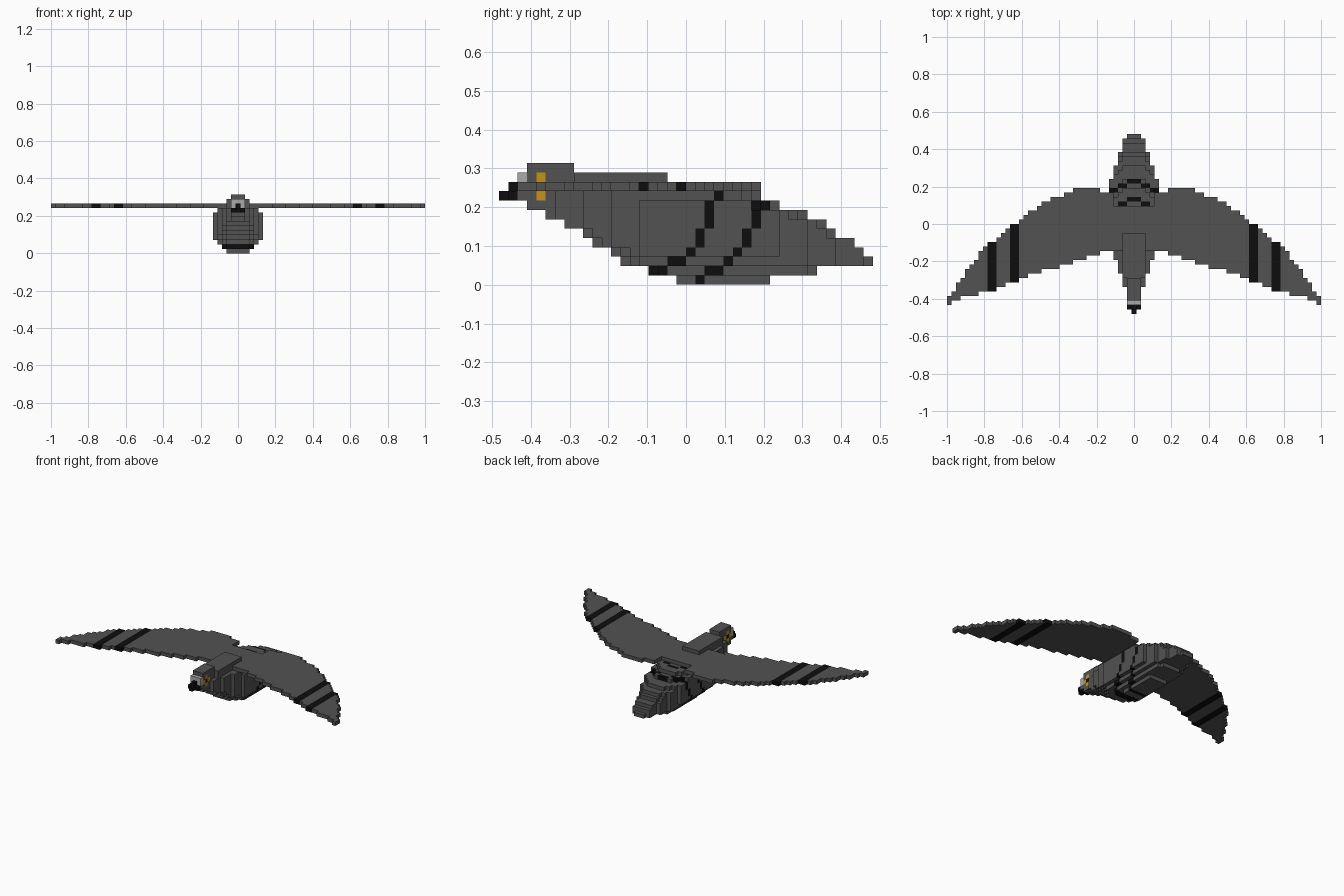
import bpy, bmesh

if "Cube" in bpy.data.objects:
    bpy.data.objects.remove(bpy.data.objects["Cube"])

V = 2 / 83                       # voxel size: 83 wide, 40 deep, 13 high
COLORS = {"slate": (0.085, 0.085, 0.085), "black": (0.004, 0.004, 0.004),
          "pale": (0.4, 0.4, 0.4), "gold": (0.55, 0.29, 0.01)}
mats = {}
for name, c in COLORS.items():
    mats[name] = bpy.data.materials.new(name)
    mats[name].diffuse_color = (*c, 1)
names = list(COLORS)
parts = {p: {} for p in ("body", "head", "beak", "eyes", "left_wing", "right_wing")}
owner = {}


def put(part, i, j, k, color="slate"):
    """Place a voxel and its mirror image; later parts replace earlier ones."""
    for s in (i, -i):
        key = (s, j, k)
        p = part
        if part == "wing":
            p = "right_wing" if s > 0 else "left_wing"
        if key in owner:
            del parts[owner[key]][key]
        owner[key] = p
        parts[p][key] = color


def interp(x, pts):
    for (x0, y0), (x1, y1) in zip(pts, pts[1:]):
        if x <= x1:
            return y0 + (y1 - y0) * (x - x0) / (x1 - x0)
    return pts[-1][1]


# Body: each layer has a start, an end and a largest half width
rows = [(19, 29, 2), (16, 34, 3), (13, 40, 4), (12, 39, 5), (10, 38, 5),
        (9, 36, 5), (7, 35, 5), (5, 33, 5), (3, 30, 5), (2, 28, 4)]
# Two dark bands sloping up the flanks
bands = [{21}, {17, 22, 23}, {18, 19, 24}, {20, 25}, {21, 26}, {21, 26},
         {22, 27}, {22, 27}, {22, 28}, {23}]
# Bands where they wrap over the back: (j, k, half widths)
over_back = [(29, 8, (0, 1)), (28, 8, (2, 3)), (27, 8, (4,)),
             (25, 9, (0, 1)), (24, 9, (2, 3)), (16, 1, (0, 1, 2))]
for k, (a, b, wk) in enumerate(rows):
    for j in range(a, b):
        w = min(wk, 1 + (j - 3) // 3 if j > 3 else 1, 1 + (41 - j) // 3,
                2 + j - a, 1 + b - j)
        for i in range(w + 1):
            dark = j in bands[k] and (i >= w - 1 or k < 2) and not (k == 8 and j == 28)
            if any(j == q and k == z and i in r for q, z, r in over_back):
                dark = True
            put("body", i, j, k, "black" if dark else "slate")

# Neck and head
for j in range(3, 18):
    for i in range(3 if j >= 8 else 2):
        put("head", i, j, 10)
        put("head", i, j, 11)
for j in range(3, 8):
    for i in range(2):
        put("head", i, j, 12)

# Beak with pale patch at its base
for i in (0, 1):
    put("beak", i, 2, 11, "pale")
    put("beak", i, 2, 10, "pale")
    put("beak", i, 1, 9, "black")
put("beak", 0, 0, 9, "black")
put("beak", 0, 1, 10, "black")

# Eyes: gold diamond with dark pupil
for j, k in ((4, 9), (4, 11), (3, 10), (5, 10)):
    put("eyes", 1, j, k, "gold")
put("eyes", 1, 4, 10, "black")

# Wings: one layer thick, swept edges
rear = [(0, .10), (.105, .10), (.11, .17), (.16, .175), (.2, .195), (.28, .2), (.4, .15),
        (.5, .10), (.65, 0), (.77, -.10), (.86, -.20), (.93, -.30), (.98, -.375), (1, -.38)]
front = [(0, -.12), (.1, -.15), (.14, -.14), (.27, -.185), (.4, -.23), (.58, -.28),
         (.66, -.31), (.77, -.355), (.9, -.39), (1, -.434)]
for i in range(42):
    x = i * V
    j0 = round(interp(x, front) / V + 20)
    j1 = round(interp(x, rear) / V + 20)
    stripe = i in (26, 27, 31, 32)
    if stripe:
        j0, j1 = (7, 20) if i < 30 else (5, 16)
    for j in range(j0, j1):
        put("wing", i, j, 10, "black" if stripe else "slate")

# Turn voxels into blocky surfaces, keeping only outside faces
for name, cells in parts.items():
    bm = bmesh.new()
    verts = {}
    for (i, j, k), color in cells.items():
        for axis in range(3):
            for s in (0, 1):
                n = [i, j, k]
                n[axis] += 2 * s - 1
                if tuple(n) in owner:
                    continue
                quad = []
                for u, w in ((0, 0), (1, 0), (1, 1), (0, 1)):
                    c = [i, j, k]
                    c[axis] += s
                    c[(axis + 1) % 3] += u
                    c[(axis + 2) % 3] += w
                    c = tuple(c)
                    if c not in verts:
                        verts[c] = bm.verts.new(((c[0] - .5) * V, (c[1] - 20) * V, c[2] * V))
                    quad.append(verts[c])
                f = bm.faces.new(quad if s else quad[::-1])
                f.material_index = names.index(color)
    me = bpy.data.meshes.new(name)
    for m in names:
        me.materials.append(mats[m])
    bm.to_mesh(me)
    bm.free()
    bpy.context.collection.objects.link(bpy.data.objects.new(name, me))

for m in bpy.data.materials:
    if m.users and not m.is_grease_pencil:
        m.use_nodes = True
        m.node_tree.nodes["Principled BSDF"].inputs["Base Color"].default_value = m.diffuse_color
